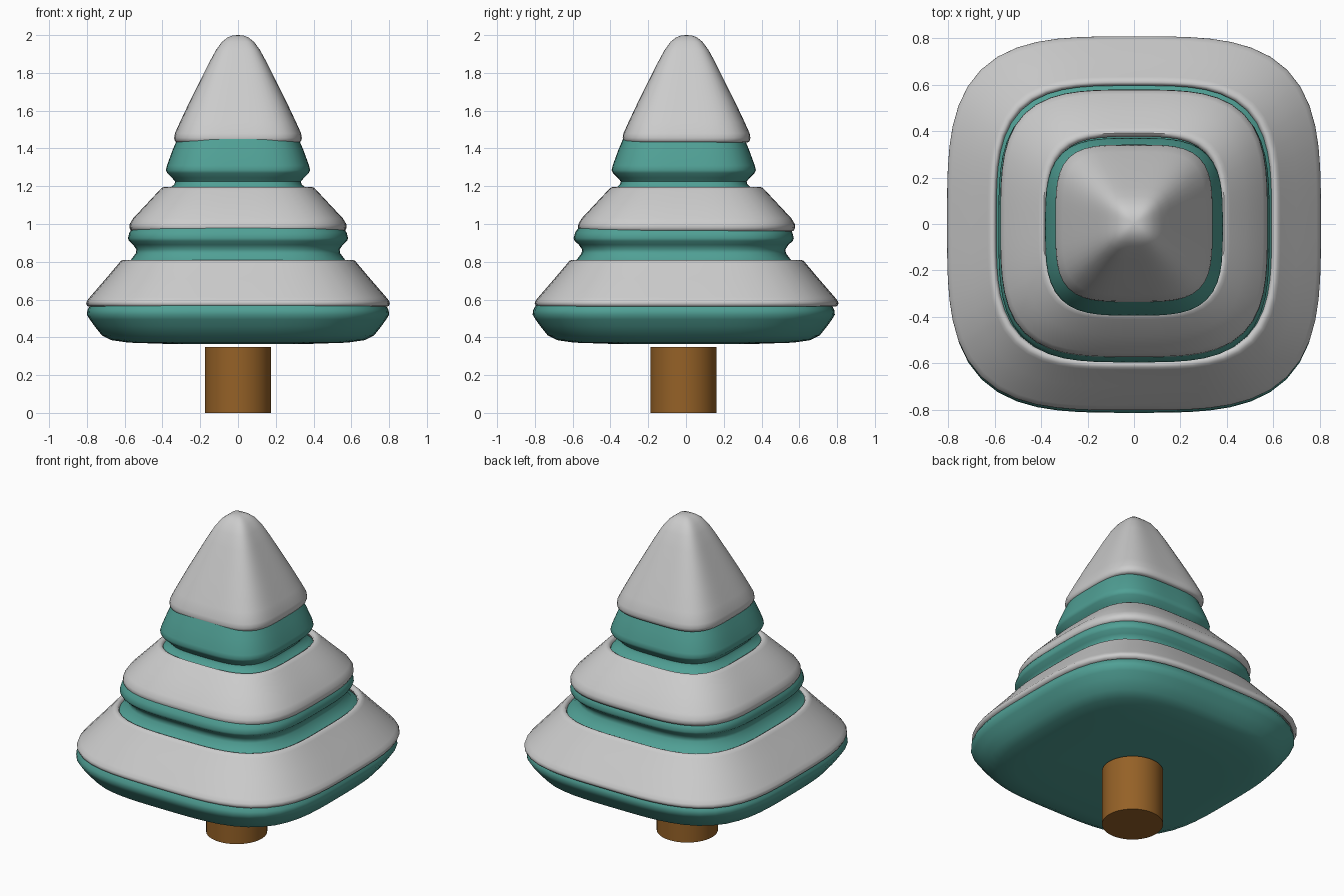
import bpy, bmesh, math

SEG = 64


def material(name, rgb):
    m = bpy.data.materials.new(name)
    m.diffuse_color = (*rgb, 1)
    return m


def loft(name, profile, y=0.0, power=3.5, closed=False, mat=None, angle=50):
    """Sweep a (radius, z) profile around a rounded square."""
    bm = bmesh.new()
    rings = []
    for r, z in profile:
        if r == 0:
            rings.append([bm.verts.new((0, y, z))] * SEG)
            continue
        ring = []
        for i in range(SEG):
            a = 2 * math.pi * i / SEG
            c, s = math.cos(a), math.sin(a)
            k = r * (abs(c) ** power + abs(s) ** power) ** (-1 / power)
            ring.append(bm.verts.new((k * c, y + k * s, z)))
        rings.append(ring)
    pairs = list(zip(rings, rings[1:]))
    if closed:
        pairs.append((rings[-1], rings[0]))
    for lo, hi in pairs:
        for i in range(SEG):
            j = (i + 1) % SEG
            bm.faces.new(list(dict.fromkeys((lo[i], lo[j], hi[j], hi[i]))))
    bmesh.ops.recalc_face_normals(bm, faces=bm.faces)
    me = bpy.data.meshes.new(name)
    bm.to_mesh(me)
    bm.free()
    ob = bpy.data.objects.new(name, me)
    bpy.context.collection.objects.link(ob)
    if mat:
        me.materials.append(mat)
    smooth(ob, angle)
    return ob


def smooth(ob, angle):
    bpy.ops.object.select_all(action='DESELECT')
    ob.select_set(True)
    bpy.context.view_layer.objects.active = ob
    bpy.ops.object.shade_smooth_by_angle(angle=math.radians(angle))


green = material("teal_green", (0.08, 0.35, 0.30))
brown = material("brown", (0.30, 0.12, 0.02))

# Trunk
bpy.ops.mesh.primitive_cylinder_add(vertices=48, radius=0.175, depth=0.35,
                                    location=(0, -0.013, 0.175))
trunk = bpy.context.object
trunk.name = "trunk"
trunk.data.materials.append(brown)
smooth(trunk, 40)

# Three-tiered foliage body
loft("foliage", [
    (0, 0.365), (0.40, 0.366), (0.58, 0.372), (0.67, 0.385), (0.72, 0.41),
    (0.76, 0.46), (0.785, 0.495), (0.80, 0.52), (0.797, 0.545), (0.78, 0.575),
    (0.60, 0.785), (0.575, 0.80), (0.56, 0.82), (0.541, 0.845), (0.538, 0.865),
    (0.555, 0.89), (0.577, 0.91), (0.583, 0.925), (0.575, 0.955), (0.55, 0.99),
    (0.385, 1.165), (0.36, 1.19), (0.337, 1.21), (0.333, 1.225), (0.35, 1.245),
    (0.375, 1.27), (0.382, 1.285), (0.376, 1.31), (0.347, 1.39), (0.33, 1.43),
    (0.305, 1.49), (0.18, 1.75), (0.09, 1.91), (0.04, 1.965), (0, 1.975),
], y=-0.012, mat=green)

# Snow collars on the lower and middle tiers, snow cap on top
loft("lower_snow", [
    (0.785, 0.562), (0.798, 0.566), (0.804, 0.58), (0.80, 0.593), (0.785, 0.612),
    (0.70, 0.71), (0.63, 0.793), (0.62, 0.805), (0.607, 0.81), (0.597, 0.805),
    (0.592, 0.79), (0.68, 0.685), (0.765, 0.585)], y=0.003, closed=True)
loft("middle_snow", [
    (0.552, 0.96), (0.567, 0.964), (0.575, 0.98), (0.573, 1.0), (0.555, 1.03),
    (0.48, 1.11), (0.412, 1.183), (0.40, 1.193), (0.388, 1.197), (0.377, 1.19),
    (0.372, 1.175), (0.45, 1.09), (0.535, 1.0)], y=0.003, closed=True)
loft("top_snow", [
    (0.31, 1.432), (0.328, 1.433), (0.335, 1.442), (0.338, 1.456), (0.334, 1.48),
    (0.307, 1.54), (0.255, 1.65), (0.20, 1.76), (0.155, 1.85), (0.117, 1.92),
    (0.085, 1.964), (0.055, 1.988), (0.028, 1.998), (0, 2.0)],
    y=0.003, power=3.8)
